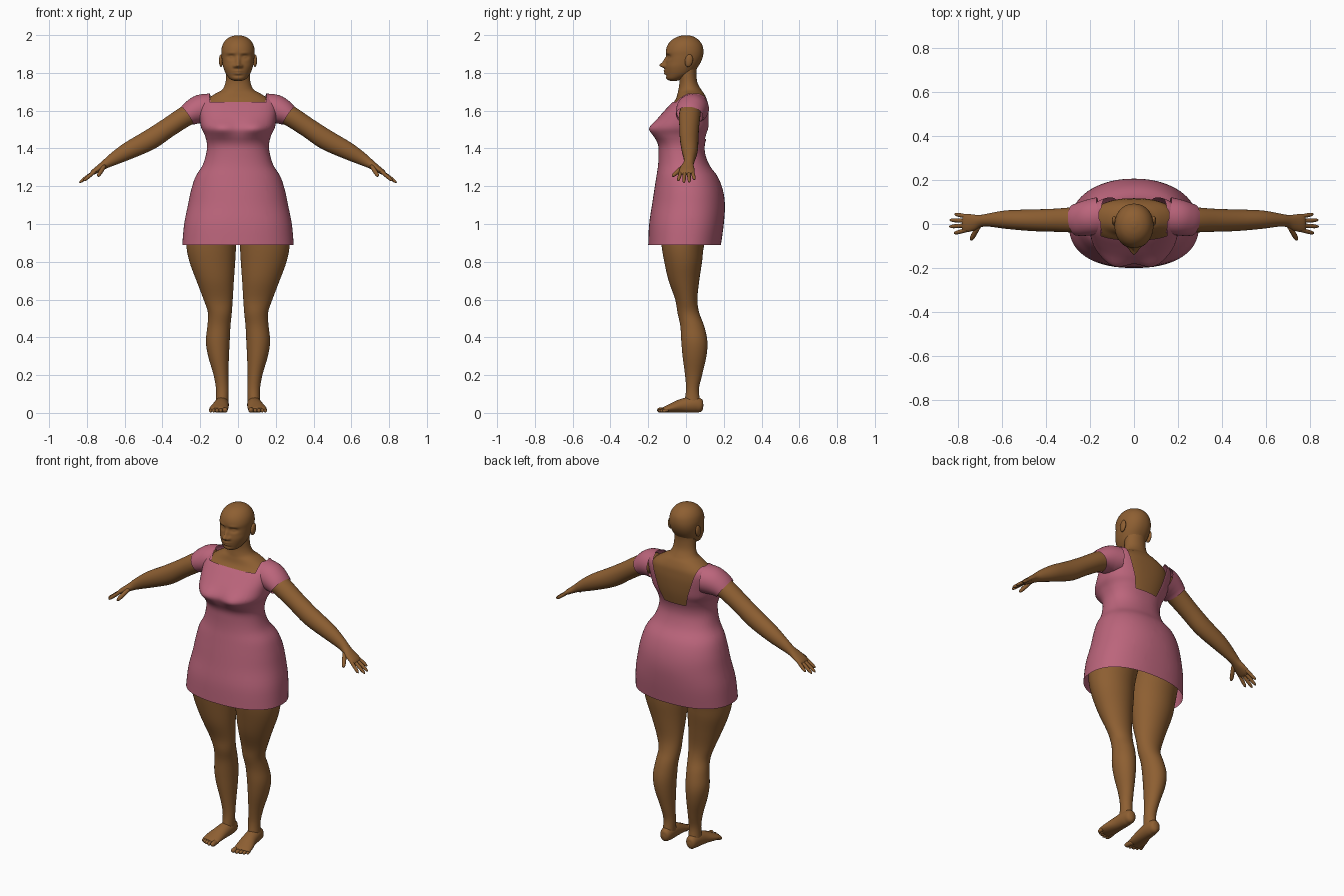
import bpy, bmesh
from math import sin, cos, pi, exp
from mathutils import Vector, Matrix


def material(name, rgb):
    m = bpy.data.materials.new(name)
    m.diffuse_color = (*rgb, 1)
    return m


SKIN = material("brown_skin", (0.27, 0.115, 0.032))
PINK = material("pink_cloth", (0.50, 0.13, 0.20))


def smooth_path(pts, k):
    """Catmull-Rom interpolation of tuples of any length."""
    p = [pts[0]] + list(pts) + [pts[-1]]
    out = []
    for i in range(1, len(p) - 2):
        for s in range(k):
            t = s / k
            out.append([0.5 * (2 * b + (c - a) * t + (2 * a - 5 * b + 4 * c - d) * t * t
                               + (3 * b - a - 3 * c + d) * t ** 3)
                        for a, b, c, d in zip(*p[i - 1:i + 3])])
    return out + [list(pts[-1])]


def finish(bm, name, mat, mirror=False):
    bmesh.ops.recalc_face_normals(bm, faces=bm.faces)
    for f in bm.faces:
        f.smooth = True
    me = bpy.data.meshes.new(name)
    bm.to_mesh(me)
    bm.free()
    me.materials.append(mat)
    ob = bpy.data.objects.new(name, me)
    bpy.context.collection.objects.link(ob)
    if mirror:
        mod = ob.modifiers.new("mirror", 'MIRROR')
        mod.use_mirror_merge = False
    return ob


def skin_rings(bm, rings, caps):
    vs = [[bm.verts.new(c) for c in r] for r in rings]
    n = len(vs[0])
    for a, b in zip(vs, vs[1:]):
        for i in range(n):
            j = (i + 1) % n
            bm.faces.new((a[i], a[j], b[j], b[i]))
    if caps[0]:
        bm.faces.new(vs[0])
    if caps[1]:
        bm.faces.new(vs[-1])


def z_loft(sections, sides=48, k=4, caps=(False, False)):
    """Stacked superellipses: (z, centre x, half width, front y, back y, exponent)."""
    rings = []
    for z, cx, hw, yf, yb, e in smooth_path(sections, k):
        ring = []
        for i in range(sides):
            a = 2 * pi * i / sides
            c, s = cos(a), sin(a)
            px = abs(c) ** (2 / e) * (1 if c > 0 else -1)
            py = abs(s) ** (2 / e) * (1 if s > 0 else -1)
            ring.append((cx + hw * px, (yf + yb) / 2 + (yb - yf) / 2 * py, z))
        rings.append(ring)
    bm = bmesh.new()
    skin_rings(bm, rings, caps)
    return bm


def tube(bm, pts, side=(0, 1, 0), sides=24, k=4, caps=(True, True)):
    """Tube through (x, y, z, side radius, up radius)."""
    path = smooth_path(pts, k)
    rings = []
    for i, p in enumerate(path):
        t = (Vector(path[min(i + 1, len(path) - 1)][:3]) - Vector(path[max(i - 1, 0)][:3])).normalized()
        u = t.cross(Vector(side)).normalized()
        s = u.cross(t)
        rings.append([Vector(p[:3]) + s * p[3] * cos(2 * pi * j / sides) + u * p[4] * sin(2 * pi * j / sides)
                      for j in range(sides)])
    skin_rings(bm, rings, caps)


def digit(bm, a, b, r, side):
    """Rounded finger or toe from a to b."""
    a, b = Vector(a), Vector(b)
    prof = [(0, 1), (0.5, 1), (0.8, 0.9), (0.94, 0.6), (1, 0.15)]
    tube(bm, [(*a.lerp(b, t), r * q, r * q) for t, q in prof], side, 12, 3)


def bumps(bm, table, front_limit):
    """Push front vertices in y with soft mirrored bumps: (x, z, size x, size z, dy)."""
    for v in bm.verts:
        if v.co.y < front_limit:
            v.co.y += sum(d * exp(-((abs(v.co.x) - x) / sx) ** 2 - ((v.co.z - z) / sz) ** 2)
                          for x, z, sx, sz, d in table)


# Dress body with square front and deep back neckline
dress = z_loft([
    (.89, 0, .295, -.20, .185, 2.3), (1.0, 0, .285, -.195, .20, 2.3), (1.1, 0, .265, -.18, .206, 2.2),
    (1.18, 0, .248, -.168, .195, 2.2), (1.25, 0, .225, -.157, .168, 2.2), (1.31, 0, .188, -.148, .125, 2.2),
    (1.37, 0, .169, -.145, .102, 2.2), (1.42, 0, .164, -.148, .10, 2.3), (1.47, 0, .176, -.17, .114, 2.4),
    (1.51, 0, .195, -.175, .127, 2.5), (1.56, 0, .203, -.148, .132, 2.5), (1.61, 0, .208, -.105, .132, 2.6),
    (1.645, 0, .205, -.072, .128, 2.7), (1.67, 0, .192, -.045, .118, 2.7), (1.69, 0, .16, -.02, .10, 2.7)],
    sides=72)
bumps(dress, [(.09, 1.505, .065, .04, -.027)], -.03)
for co, no in [((0, 0, 1.645), (0, 0, 1)), ((0, 0, 1.45), (0, 0, 1)), ((0, .03, 0), (0, 1, 0)),
               ((.15, 0, 0), (1, 0, 0)), ((-.15, 0, 0), (1, 0, 0)),
               ((.07, 0, 1.45), (1, 0, -.33)), ((-.07, 0, 1.45), (1, 0, .33))]:
    bmesh.ops.bisect_plane(dress, geom=dress.verts[:] + dress.edges[:] + dress.faces[:],
                           plane_co=co, plane_no=no, dist=1e-5)


def in_neckline(c):
    if c.y < .03:
        return abs(c.x) < .15 and c.z > 1.645
    return c.z > 1.45 and abs(c.x) < .07 + .33 * (c.z - 1.45)


bmesh.ops.delete(dress, geom=[f for f in dress.faces if in_neckline(f.calc_center_median())], context='FACES')
finish(dress, "dress", PINK)

# Cap sleeves
bm = bmesh.new()
tube(bm, [(.155, .038, 1.612, .085, .078), (.20, .03, 1.607, .082, .077), (.24, .022, 1.591, .077, .067),
          (.269, .018, 1.573, .071, .057)], sides=32, caps=(False, False))
finish(bm, "sleeve", PINK, True)

# Upper torso and neck
torso = z_loft([
    (1.40, 0, .15, -.13, .088, 2.2), (1.50, 0, .178, -.14, .11, 2.3), (1.58, 0, .192, -.11, .117, 2.4),
    (1.63, 0, .188, -.078, .115, 2.4), (1.66, 0, .165, -.055, .11, 2.3), (1.69, 0, .12, -.045, .096, 2.2),
    (1.712, 0, .083, -.04, .08, 2), (1.75, 0, .066, -.035, .06, 2), (1.80, 0, .062, -.04, .055, 2),
    (1.84, 0, .06, -.04, .06, 2)])
finish(torso, "torso_and_neck", SKIN)

# Head with modelled face
head = z_loft([
    (1.758, 0, .02, -.085, -.05, 2), (1.768, 0, .043, -.103, -.015, 2), (1.795, 0, .064, -.108, .035, 2.1),
    (1.83, 0, .078, -.110, .062, 2.2), (1.86, 0, .084, -.106, .08, 2.2), (1.89, 0, .087, -.104, .09, 2.2),
    (1.92, 0, .088, -.106, .092, 2.1), (1.95, 0, .081, -.096, .085, 2), (1.975, 0, .064, -.074, .066, 2),
    (1.991, 0, .040, -.046, .042, 2), (1.999, 0, .012, -.015, .014, 2)], sides=112, k=6, caps=(True, True))
bumps(head, [
    (0, 1.840, .013, .013, -.028), (0, 1.862, .011, .020, -.014),   # nose
    (.017, 1.836, .009, .009, -.012),                               # nostrils
    (.036, 1.884, .020, .012, .014), (.036, 1.883, .012, .006, -.008),  # eyes
    (.036, 1.905, .026, .008, -.004),                               # brows
    (0, 1.810, .022, .006, -.010), (0, 1.796, .020, .006, -.009),   # lips
    (0, 1.785, .025, .005, .004)], -.02)
finish(head, "head", SKIN)

# Ears
bm = bmesh.new()
bmesh.ops.create_uvsphere(bm, u_segments=20, v_segments=12, radius=1,
                          matrix=Matrix.Translation((.09, .015, 1.865)) @ Matrix.Rotation(-.2, 4, 'X')
                          @ Matrix.Diagonal((.011, .021, .034, 1)))
finish(bm, "ear", SKIN, True)

# Arms, hands and fingers
bm = bmesh.new()
tube(bm, [(.17, .03, 1.61, .05, .06), (.26, .02, 1.58, .057, .055), (.37, .017, 1.51, .052, .052),
          (.465, .017, 1.447, .049, .054), (.58, .02, 1.388, .042, .046), (.66, .018, 1.343, .030, .033),
          (.70, .013, 1.318, .028, .024), (.73, .007, 1.298, .037, .019), (.765, .004, 1.275, .041, .014),
          (.778, .004, 1.266, .034, .008)], sides=32)
for y0, tx, ty, tz in [(-.026, .818, -.042, 1.228), (-.006, .840, -.012, 1.219),
                       (.014, .838, .018, 1.221), (.033, .815, .045, 1.235)]:
    digit(bm, (.755, y0, 1.281), (tx, ty, tz), .0095, (0, 1, 0))
digit(bm, (.708, -.012, 1.306), (.742, -.073, 1.252), .0115, (0, 0, 1))
finish(bm, "arm_and_hand", SKIN, True)

# Legs
leg = z_loft([
    (.04, .085, .034, -.012, .08, 2), (.12, .083, .033, 0, .068, 2), (.20, .09, .039, -.005, .085, 2),
    (.30, .103, .055, -.018, .108, 2), (.38, .107, .063, -.025, .113, 2), (.46, .101, .061, -.03, .096, 2),
    (.53, .096, .063, -.045, .07, 2), (.60, .105, .077, -.057, .06, 2), (.70, .121, .099, -.092, .07, 2),
    (.80, .136, .121, -.115, .085, 2), (.89, .142, .132, -.13, .097, 2), (1.0, .140, .136, -.14, .14, 2)])
finish(leg, "leg", SKIN, True)

# Feet and toes
bm = bmesh.new()
tube(bm, [(.085, .091, .032, .008, .012), (.085, .08, .034, .027, .032), (.085, .045, .044, .036, .043),
          (.09, -.02, .038, .041, .037), (.10, -.08, .025, .049, .024), (.104, -.115, .017, .049, .015),
          (.105, -.122, .015, .043, .01)], side=(1, 0, 0), sides=32)
for x0, x1, y1, r in [(.071, .067, -.153, .0145), (.092, .091, -.152, .011), (.110, .111, -.145, .0105),
                      (.126, .130, -.136, .010), (.140, .147, -.124, .0095)]:
    digit(bm, (x0, -.095, .016), (x1, y1, r), r, (1, 0, 0))
finish(bm, "foot", SKIN, True)
